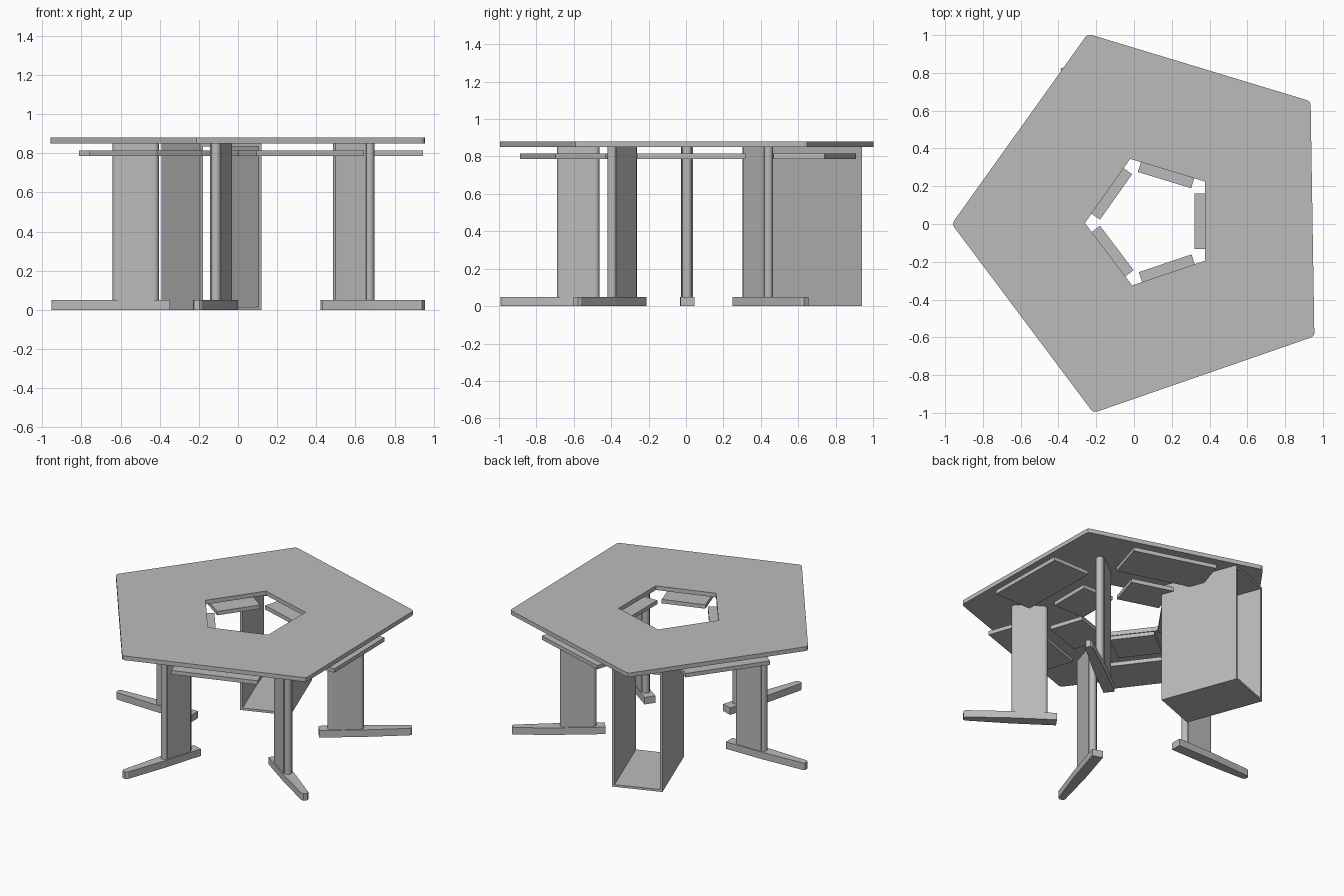
import bpy, bmesh, math
from mathutils import Vector

if "Cube" in bpy.data.objects:
    bpy.data.objects.remove(bpy.data.objects["Cube"], do_unlink=True)

grey = bpy.data.materials.new("warm_grey")
grey.use_nodes = True
grey.diffuse_color = (0.5, 0.5, 0.5, 1)
grey.node_tree.nodes["Principled BSDF"].inputs["Base Color"].default_value = (0.5, 0.5, 0.5, 1)

Z_TOP, Z_UNDER, FOOT_H = 0.88, 0.85, 0.05
outer = [Vector(p) for p in ((-0.965, 0), (-0.215, -1.0), (0.955, -0.595), (0.935, 0.65), (-0.245, 1.007))]
inner = [Vector(p) for p in ((-0.26, 0.005), (-0.01, -0.325), (0.375, -0.195), (0.375, 0.225), (-0.02, 0.345))]
centre = sum(outer, Vector((0, 0))) / len(outer)


def finish(name, bm):
    bmesh.ops.recalc_face_normals(bm, faces=bm.faces)
    mesh = bpy.data.meshes.new(name)
    bm.to_mesh(mesh)
    bm.free()
    mesh.materials.append(grey)
    ob = bpy.data.objects.new(name, mesh)
    bpy.context.collection.objects.link(ob)
    return ob


def extrude(bm, height):
    res = bmesh.ops.extrude_face_region(bm, geom=bm.faces[:], use_keep_orig=True)
    verts = [g for g in res["geom"] if isinstance(g, bmesh.types.BMVert)]
    bmesh.ops.translate(bm, verts=verts, vec=(0, 0, height))


def prism(name, outline, z0, z1, origin, axis):
    """Extrude an outline given as (along axis, across axis) pairs."""
    side = Vector((-axis.y, axis.x))
    bm = bmesh.new()
    pts = [origin + axis * u + side * v for u, v in outline]
    bm.faces.new([bm.verts.new((p.x, p.y, z0)) for p in pts])
    extrude(bm, z1 - z0)
    return finish(name, bm)


def rect(u0, u1, v0, v1):
    return [(u0, v0), (u1, v0), (u1, v1), (u0, v1)]


def column_outline(u, r, n=20):
    return [(u + r * math.cos(i * math.tau / n), r * math.sin(i * math.tau / n)) for i in range(n)]


# Pentagonal table top with rounded corners and a pentagonal opening
bm = bmesh.new()
corners, hole = [], []
for i, p in enumerate(outer):
    a = p + (outer[i - 1] - p).normalized() * 0.02
    b = p + (outer[(i + 1) % 5] - p).normalized() * 0.02
    mid = (a + b) / 4 + p / 2
    corners.append([bm.verts.new((q.x, q.y, Z_UNDER)) for q in (a, mid, b)])
    hole.append(bm.verts.new((inner[i].x, inner[i].y, Z_UNDER)))
for i in range(5):
    j = (i + 1) % 5
    bm.faces.new(corners[i] + [hole[i]])
    bm.faces.new([corners[i][2], corners[j][0], hole[j], hole[i]])
extrude(bm, Z_TOP - Z_UNDER)
finish("table_top", bm)

# Shelves under each outer edge and around the opening
for i in range(5):
    j = (i + 1) % 5
    for kind, ring, length, out, depth in (("outer", outer, 0.58, 0.0, 0.29),
                                           ("inner", inner, 0.295, -0.055, 0.24)):
        edge = (ring[j] - ring[i]).normalized()
        mid = (ring[i] + ring[j]) / 2
        if kind == "outer" and i == 4:
            mid = mid + edge * 0.07
        # the left side of each edge faces the middle of the table
        lo, hi = (0.004, depth) if kind == "outer" else (out - 0.0, out + depth)
        if kind == "inner":
            lo, hi = -hi, -lo
        prism(kind + "_shelf_%d" % (i + 1), rect(-length / 2, length / 2, lo, hi),
              0.787, 0.815, mid, edge)

# Four pedestal legs: tapered foot, flat panel and a round column at each end
FOOT = [(0.44, -0.037), (0.73, -0.037), (1.03, -0.024), (1.045, -0.014),
        (1.045, 0.014), (1.03, 0.024), (0.73, 0.037), (0.44, 0.037)]
for i in range(4):
    axis = (outer[i] - centre).normalized()
    tag = "_%d" % (i + 1)
    prism("leg_foot" + tag, FOOT, 0, FOOT_H, centre, axis)
    prism("leg_panel" + tag, rect(0.522, 0.708, -0.03, 0.03), FOOT_H, Z_UNDER, centre, axis)
    for end, u in (("inner", 0.522), ("outer", 0.708)):
        col = prism("leg_column_" + end + tag, column_outline(u, 0.025), FOOT_H, Z_UNDER, centre, axis)
        bpy.ops.object.select_all(action="DESELECT")
        col.select_set(True)
        bpy.context.view_layer.objects.active = col
        bpy.ops.object.shade_smooth_by_angle(angle=math.radians(40))

# Open-ended cabinet carrying the fifth corner
axis = Vector((-0.351, 0.936)).normalized()
start = Vector((-0.0375, 0.362))
LENGTH, HALF, WALL = 0.555, 0.168, 0.016
prism("cabinet_floor", rect(0, LENGTH, -HALF + WALL, HALF - WALL), 0, WALL, start, axis)
prism("cabinet_ceiling", rect(0, LENGTH, -HALF + WALL, HALF - WALL), Z_UNDER - WALL, Z_UNDER, start, axis)
for name, s in (("left", -1), ("right", 1)):
    lo, hi = sorted((s * HALF, s * (HALF - WALL)))
    prism("cabinet_wall_" + name, rect(0, LENGTH, lo, hi), 0, Z_UNDER, start, axis)
